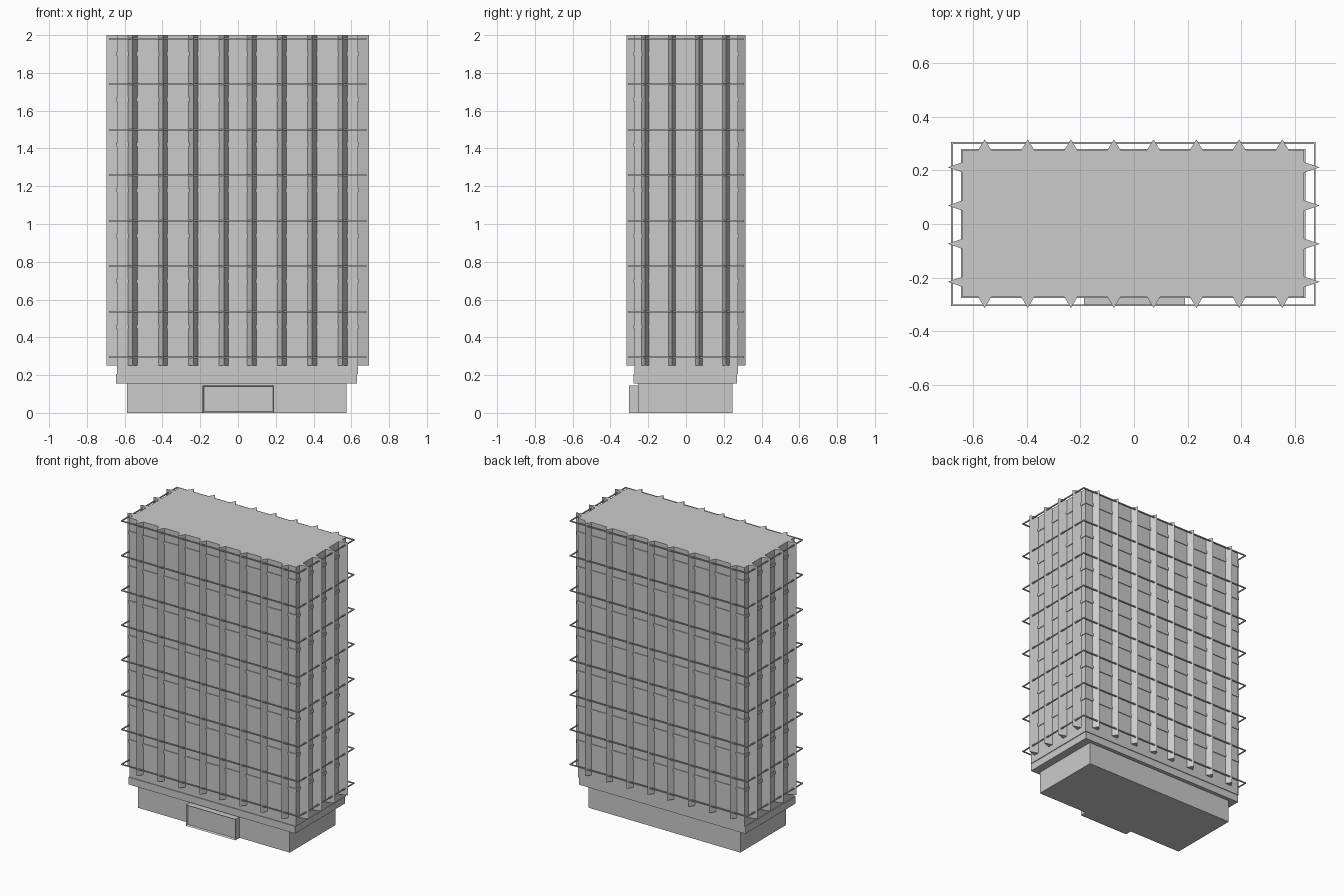
import bpy, bmesh

if "Cube" in bpy.data.objects:
    bpy.data.objects.remove(bpy.data.objects["Cube"])


def mesh_object(name, bm):
    bmesh.ops.recalc_face_normals(bm, faces=bm.faces)
    mesh = bpy.data.meshes.new(name)
    bm.to_mesh(mesh)
    bm.free()
    ob = bpy.data.objects.new(name, mesh)
    bpy.context.collection.objects.link(ob)
    return ob


def add_prism(bm, outline, z0, z1):
    """Extrude a 2D outline between two heights."""
    low = [bm.verts.new((x, y, z0)) for x, y in outline]
    high = [bm.verts.new((x, y, z1)) for x, y in outline]
    bm.faces.new(low[::-1])
    bm.faces.new(high)
    n = len(low)
    for i in range(n):
        j = (i + 1) % n
        bm.faces.new((low[i], low[j], high[j], high[i]))


def rect(x0, x1, y0, y1):
    return [(x0, y0), (x1, y0), (x1, y1), (x0, y1)]


def block(name, x0, x1, y0, y1, z0, z1):
    bm = bmesh.new()
    add_prism(bm, rect(x0, x1, y0, y1), z0, z1)
    return mesh_object(name, bm)


# Main volumes
block("ground_floor", -0.588, 0.575, -0.255, 0.245, 0, 0.155)
block("lower_skirt", -0.645, 0.631, -0.277, 0.271, 0.155, 0.205)
block("tower_body", -0.641, 0.636, -0.272, 0.276, 0.205, 2.0)

# Entrance with a recessed front panel
bm = bmesh.new()
add_prism(bm, rect(-0.187, 0.191, -0.302, -0.255), 0, 0.145)
bm.normal_update()
front = [f for f in bm.faces if f.normal.y < -0.9 or
         all(abs(v.co.y + 0.302) < 1e-4 for v in f.verts)]
bmesh.ops.inset_region(bm, faces=front, thickness=0.009)
for v in front[0].verts:
    v.co.y += 0.012
mesh_object("entrance", bm)

# Triangular fins on all four sides
FRONT_X = (-0.558, -0.397, -0.236, -0.075, 0.073, 0.233, 0.393, 0.554)
SIDE_Y = (-0.216, -0.074, 0.069, 0.212)
bm = bmesh.new()
for x in FRONT_X:
    for base, tip in ((-0.27, -0.314), (0.274, 0.316)):
        add_prism(bm, [(x - 0.026, base), (x + 0.026, base), (x, tip)], 0.25, 2.0)
mesh_object("long_side_fins", bm)

bm = bmesh.new()
for y in SIDE_Y:
    for base, tip in ((-0.638, -0.696), (0.634, 0.694)):
        add_prism(bm, [(base, y - 0.02), (base, y + 0.02), (tip, y)], 0.25, 2.0)
mesh_object("short_side_fins", bm)

# Per storey: a thin rail ring standing off the wall, and a shallow wall ledge
rails, ledges = bmesh.new(), bmesh.new()
X0, X1, Y0, Y1, T = -0.683, 0.679, -0.307, 0.306, 0.007
for i in range(8):
    z = 0.295 + i * 0.2408
    for bar in (rect(X0, X1, Y0, Y0 + T), rect(X0, X1, Y1 - T, Y1),
                rect(X0, X0 + T, Y0 + T, Y1 - T), rect(X1 - T, X1, Y0 + T, Y1 - T)):
        add_prism(rails, bar, z - T / 2, z + T / 2)
    if i:
        add_prism(ledges, rect(-0.646, 0.641, -0.277, 0.281), z - 0.09, z - 0.07)
mesh_object("storey_rails", rails)
mesh_object("storey_ledges", ledges)
